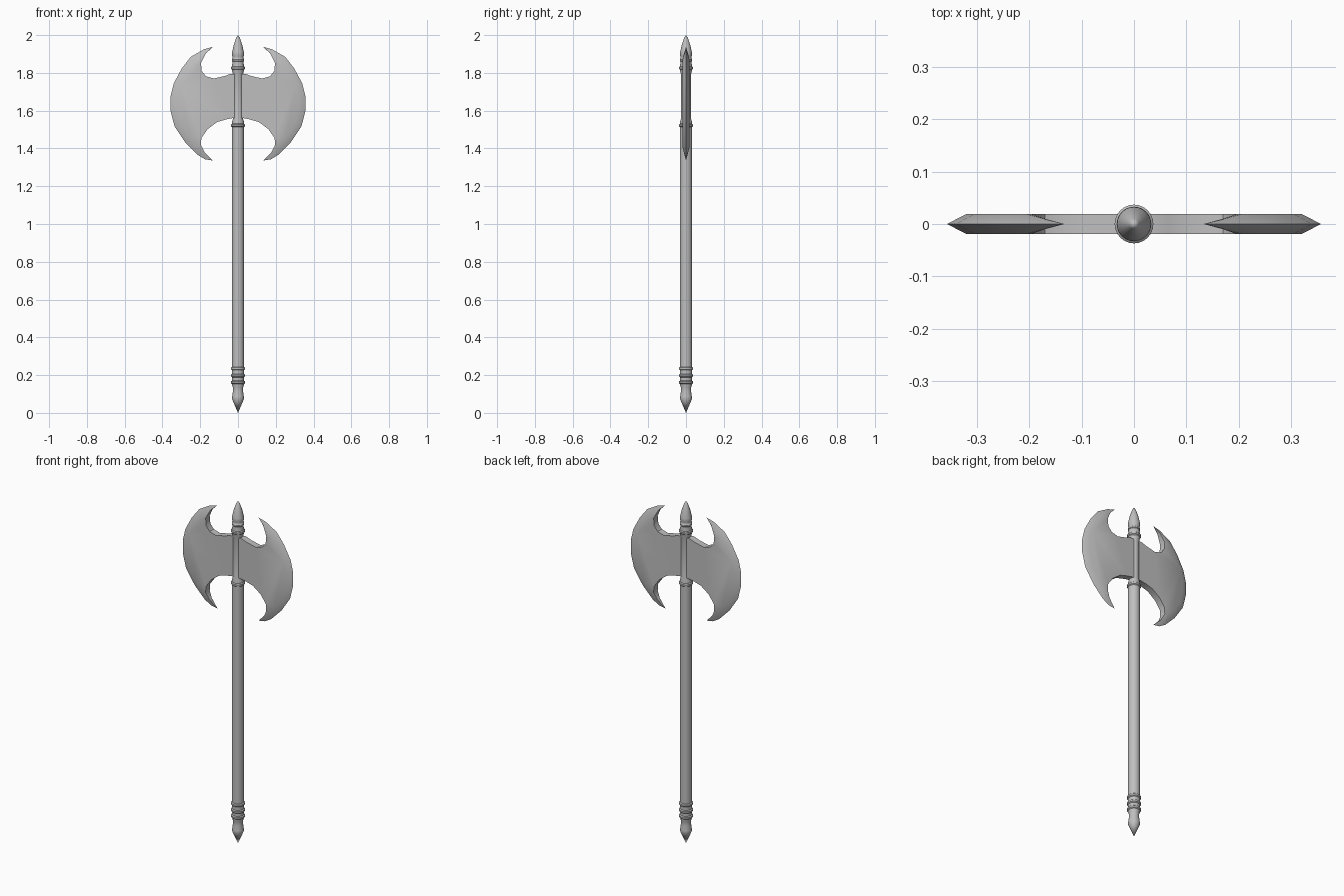
import bpy, bmesh, math

if "Cube" in bpy.data.objects:
    bpy.data.objects.remove(bpy.data.objects["Cube"])

steel = bpy.data.materials.new("grey_steel")
steel.diffuse_color = (0.52, 0.52, 0.52, 1)
steel.use_nodes = True
steel.node_tree.nodes["Principled BSDF"].inputs["Base Color"].default_value = steel.diffuse_color


def finish(name, bm, angle):
    bmesh.ops.remove_doubles(bm, verts=bm.verts, dist=1e-5)
    bmesh.ops.recalc_face_normals(bm, faces=bm.faces)
    me = bpy.data.meshes.new(name)
    bm.to_mesh(me)
    bm.free()
    me.materials.append(steel)
    ob = bpy.data.objects.new(name, me)
    bpy.context.collection.objects.link(ob)
    bpy.ops.object.select_all(action='DESELECT')
    bpy.context.view_layer.objects.active = ob
    ob.select_set(True)
    bpy.ops.object.shade_smooth_by_angle(angle=math.radians(angle))
    return ob


def lathe(name, profile, sides=24):
    bm = bmesh.new()
    vs = [bm.verts.new((r, 0, z)) for r, z in profile]
    es = [bm.edges.new(p) for p in zip(vs, vs[1:])]
    bmesh.ops.spin(bm, geom=vs + es, cent=(0, 0, 0), axis=(0, 0, 1),
                   angle=math.tau, steps=sides, use_duplicate=False)
    return finish(name, bm, 32)


def ring(z, r=0.038, h=0.009, base=0.032):
    return [(base, z - h), (r - .001, z - h * .5), (r - .001, z + h * .5), (base, z + h)]


# Turned shaft: pommel spike, grip rings, pole, neck, top spike
lathe("shaft", [(0, 0), (.032, .075), (.031, .085), (.027, .115), (.027, .135), (.032, .15)]
      + ring(.162) + ring(.197) + ring(.235)
      + [(.032, 1.50)] + ring(1.522) + [(.032, 1.54), (.026, 1.56), (.026, 1.79), (.031, 1.81)]
      + ring(1.826) + [(.030, 1.85)] + ring(1.868, .034, .008, .030)
      + [(.029, 1.885), (.033, 1.895), (.031, 1.91), (.022, 1.95), (.010, 1.985), (0, 2.0)])

# Double blade: sharp outer edge (y = 0), bevel ridge, flat cheeks, concave inner walls
edge = [(.18, 1.925), (.25, 1.885), (.298, 1.823), (.34, 1.745), (.357, 1.675), (.357, 1.60),
        (.336, 1.517), (.28, 1.433), (.215, 1.367), (.175, 1.343)]
ridge = [(.207, 1.868), (.235, 1.848), (.272, 1.803), (.305, 1.735), (.32, 1.67), (.32, 1.605),
         (.303, 1.533), (.255, 1.460), (.225, 1.425), (.205, 1.408)]
tip_top, tip_bot = (.133, 1.938), (.133, 1.336)
inner_top = [(.170, 1.905), (.196, 1.853), (.192, 1.81), (.170, 1.782), (.128, 1.77),
             (.065, 1.785), (.04, 1.795), (0, 1.795)]
inner_bot = [(.175, 1.375), (.196, 1.418), (.194, 1.455), (.160, 1.503), (.110, 1.540),
             (.065, 1.553), (.03, 1.56), (0, 1.56)]
T, THIN = 0.019, 0.010

bm = bmesh.new()


def face(*pts):
    bm.faces.new([bm.verts.new(p) for p in pts])


def at(p, y):
    return (p[0], y, p[1])


for sx in (1, -1):
    for sy in (1, -1):
        def m(p, y=T):
            return (sx * p[0], sy * y, p[1])
        # flat cheek
        face(*[m(p) for p in ridge + inner_bot[1:] + inner_top[:0:-1]])
        # bevel to the cutting edge
        for i in range(len(edge) - 1):
            face(m(edge[i], 0), m(edge[i + 1], 0), m(ridge[i + 1]), m(ridge[i]))
        # tapering horns
        for tip, inn, r, e in ((tip_top, inner_top, ridge[0], edge[0]),
                               (tip_bot, inner_bot, ridge[-1], edge[-1])):
            face(m(tip, 0), m(e, 0), m(r))
            face(m(tip, 0), m(inn[0], THIN), m(r))
            face(m(inn[0], THIN), m(inn[1]), m(r))
    # inner walls
    for tip, inn in ((tip_top, inner_top), (tip_bot, inner_bot)):
        t = [THIN] + [T] * (len(inn) - 1)
        q = [((sx * p[0], y, p[1]), (sx * p[0], -y, p[1])) for p, y in zip(inn, t)]
        face((sx * tip[0], 0, tip[1]), q[0][0], q[0][1])
        for a, b in zip(q, q[1:]):
            face(a[0], b[0], b[1], a[1])
finish("double_blade", bm, 35)
